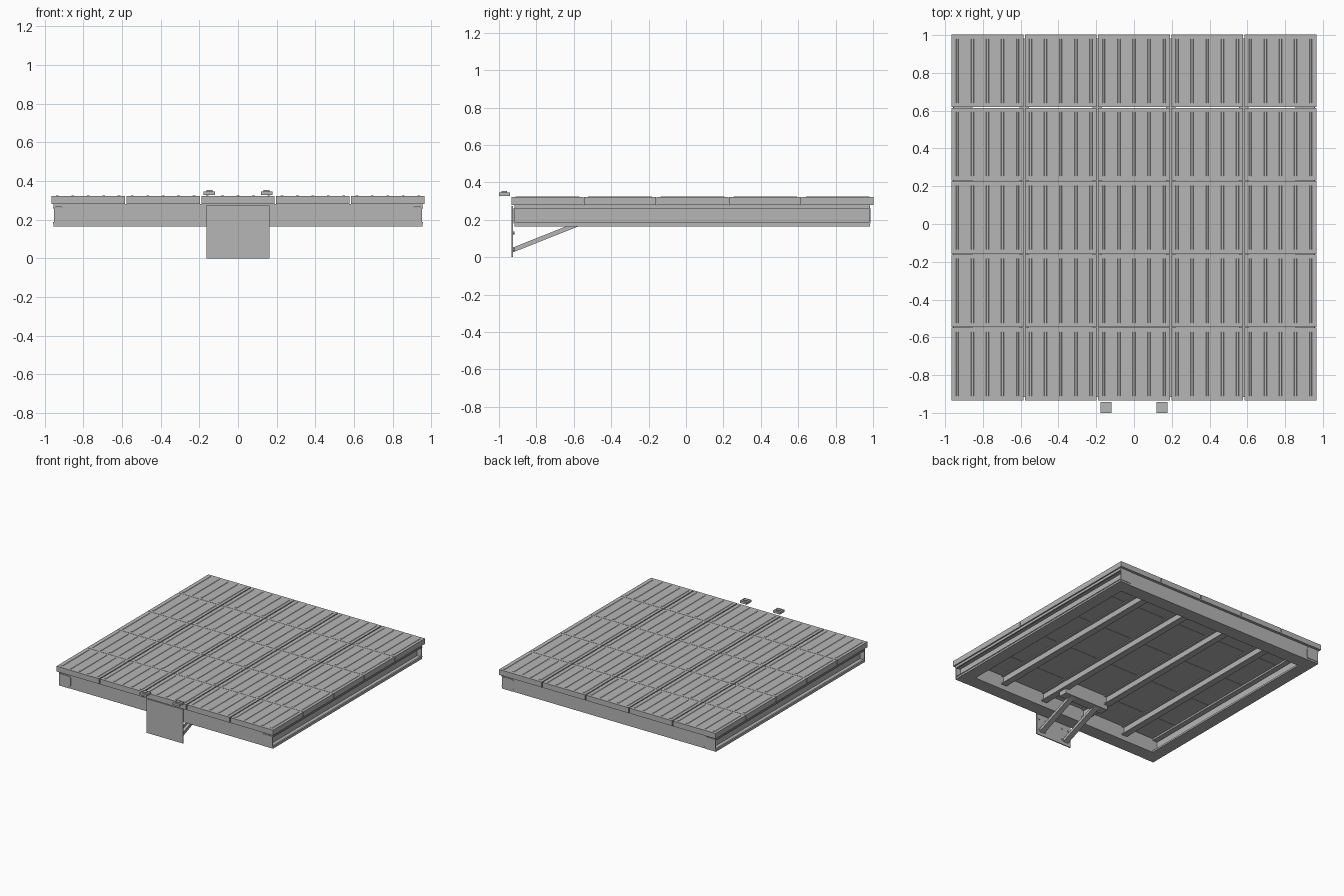
import bpy, bmesh, math
from mathutils import Matrix, Vector

if "Cube" in bpy.data.objects:
    bpy.data.objects.remove(bpy.data.objects["Cube"])

steel = bpy.data.materials.new("grey_steel")
steel.diffuse_color = (0.47, 0.47, 0.47, 1)
steel.use_nodes = True
steel.node_tree.nodes["Principled BSDF"].inputs["Base Color"].default_value = steel.diffuse_color


def finish(name, bm):
    bmesh.ops.recalc_face_normals(bm, faces=bm.faces)
    me = bpy.data.meshes.new(name)
    bm.to_mesh(me)
    bm.free()
    me.materials.append(steel)
    ob = bpy.data.objects.new(name, me)
    bpy.context.collection.objects.link(ob)
    return ob


def add_box(bm, x, y, z):
    """Box from (min, max) ranges."""
    size = Matrix.Diagonal((x[1] - x[0], y[1] - y[0], z[1] - z[0], 1))
    mid = Matrix.Translation((sum(x) / 2, sum(y) / 2, sum(z) / 2))
    bmesh.ops.create_cube(bm, size=1, matrix=mid @ size)


def box(name, x, y, z):
    bm = bmesh.new()
    add_box(bm, x, y, z)
    return finish(name, bm)


def extrude(bm, profile, vec):
    """Extrude a closed loop of points along vec."""
    f = bm.faces.new([bm.verts.new(p) for p in profile])
    r = bmesh.ops.extrude_face_region(bm, geom=[f])
    bmesh.ops.translate(bm, vec=vec, verts=[v for v in r["geom"] if isinstance(v, bmesh.types.BMVert)])
    # keep the starting cap so the part stays closed
    if not f.is_valid:
        bm.faces.new([v for v in bm.verts if v.index == -1])


def i_beam(name, x, y, z, w, flange, web):
    """I-section running along y."""
    a, b = w / 2, web / 2
    z0, z1 = z
    half = [(a, z0), (a, z0 + flange), (b, z0 + flange), (b, z1 - flange), (a, z1 - flange), (a, z1)]
    loop = half + [(-px, pz) for px, pz in reversed(half)]
    bm = bmesh.new()
    extrude(bm, [(x + px, y[0], pz) for px, pz in loop], (0, y[1] - y[0], 0))
    return finish(name, bm)


# Deck panels: five by five, each with low grip ridges along y
PITCH, SIZE, N = 0.3878, 0.38, 5
for i in range(N):
    for j in range(N):
        cx, cy = (i - 2) * PITCH, 0.035 + (j - 2) * PITCH
        h = SIZE / 2
        hy = 0.1925
        bm = bmesh.new()
        add_box(bm, (cx - h, cx + h), (cy - hy, cy + hy), (0.28, 0.323))
        for k in range(5):
            rx = cx + (k - 2) * 0.08
            extrude(bm, [(rx - 0.008, cy - 0.17, 0.3225), (rx - 0.005, cy - 0.17, 0.3255),
                         (rx + 0.005, cy - 0.17, 0.3255), (rx + 0.008, cy - 0.17, 0.3225)], (0, 0.34, 0))
        finish("deck_panel", bm)

# Side beams, with open recesses facing outward
for s in (-1, 1):
    i_beam("side_beam", s * 0.905, (-0.918, 0.983), (0.165, 0.28), 0.1, 0.014, 0.012)
    # thin lips along the flange edges
    for z in (0.179, 0.258):
        box("beam_lip", sorted((s * 0.945, s * 0.958)), (-0.915, 0.98), (z, z + 0.008))

# Front and back box beams
box("front_beam", (-0.9, 0.9), (-0.916, -0.805), (0.165, 0.28))
box("back_beam", (-0.9, 0.9), (0.87, 0.981), (0.165, 0.28))

# Corner plates with rounded inner corners, capping the side recesses
for s in (-1, 1):
    for y in (-0.921, 0.978):
        pts = [(0.952, 0.18), (0.952, 0.264)]
        for cz, start in ((0.252, 90), (0.192, 180)):
            pts += [(0.862 + 0.012 * math.cos(math.radians(start + t)),
                     cz + 0.012 * math.sin(math.radians(start + t))) for t in (0, 30, 60, 90)]
        bm = bmesh.new()
        extrude(bm, [(s * px, y, pz) for px, pz in pts], (0, 0.008, 0))
        finish("corner_plate", bm)

# Joists under the panel seams
for x in (-1.5, -0.5, 0.5, 1.5):
    i_beam("joist", x * PITCH, (-0.81, 0.875), (0.205, 0.28), 0.05, 0.008, 0.008)

# Short cross beam that holds the braces
box("cross_beam", (-0.2, 0.2), (-0.62, -0.545), (0.168, 0.28))

# Front mounting plate and its bolts
box("mounting_plate", (-0.163, 0.163), (-0.932, -0.924), (0, 0.274))
bm = bmesh.new()
for x in (-0.14, -0.08, 0.08, 0.14):
    for z in (0.04, 0.13):
        bmesh.ops.create_cone(bm, cap_ends=True, segments=6, radius1=0.008, radius2=0.008, depth=0.008,
                              matrix=Matrix.Translation((x, -0.921, z)) @ Matrix.Rotation(math.pi / 2, 4, 'X'))
finish("plate_bolts", bm)

# Diagonal channel braces from the plate up to the cross beam
for x in (-0.115, 0.115):
    bm = bmesh.new()
    w, t, d = 0.022, 0.006, 0.026
    loop = [(-w, 0), (w, 0), (w, d), (w - t, d), (w - t, t), (-w + t, t), (-w + t, d), (-w, d)]
    extrude(bm, [(x + px, -0.925, 0.026 + pz) for px, pz in loop], (0, 0.365, 0.145))
    finish("brace", bm)

# Paired cleats in front of the deck edge
for s in (-1, 1):
    bm = bmesh.new()
    c = s * 0.148
    add_box(bm, (c - 0.03, c + 0.03), (-1.0, -0.942), (0.328, 0.346))
    add_box(bm, (c - 0.015, c + 0.015), (-0.986, -0.956), (0.345, 0.353))
    finish("cleat", bm)
